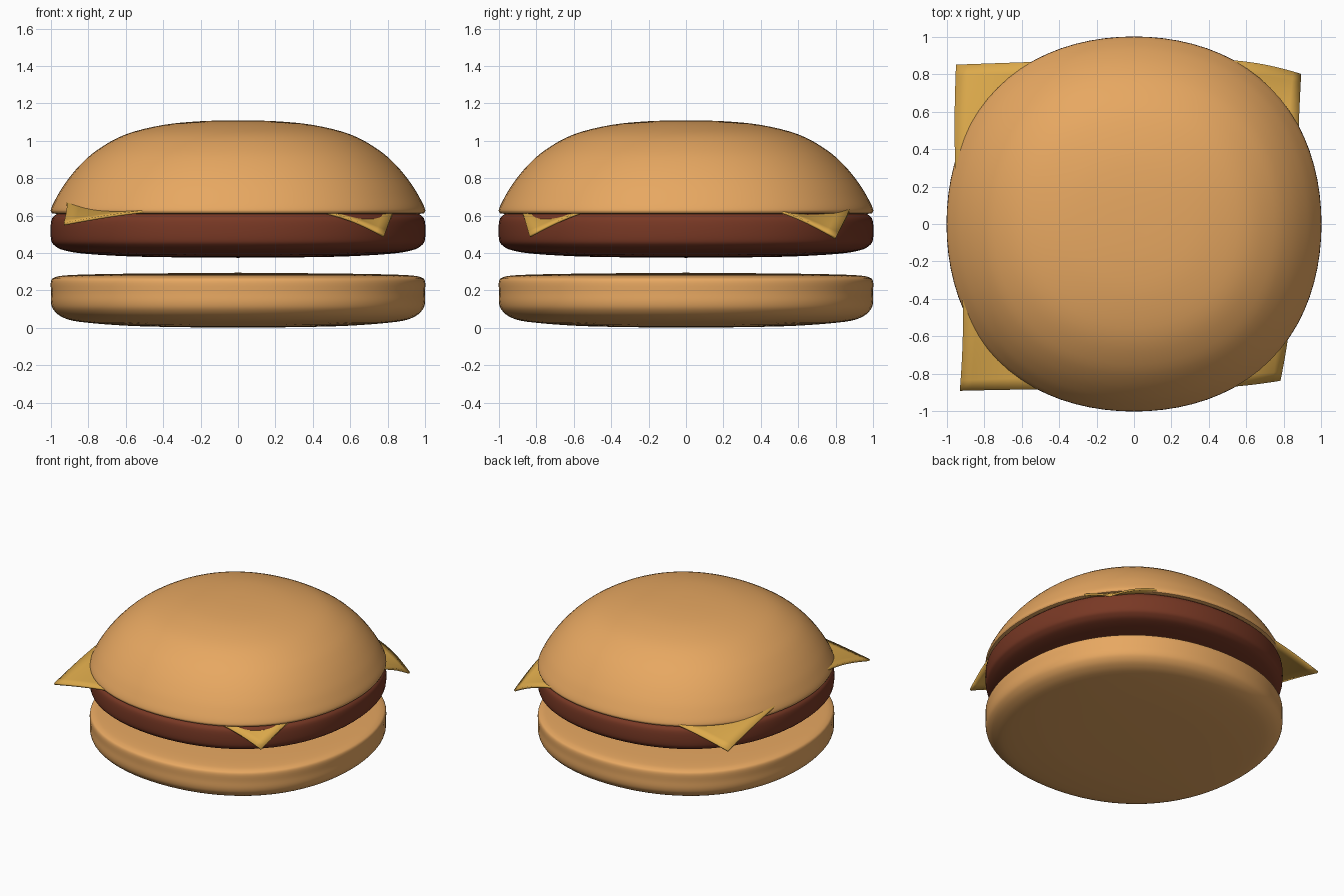
import bpy, bmesh, math
from mathutils import Vector

if "Cube" in bpy.data.objects:
    bpy.data.objects.remove(bpy.data.objects["Cube"])


def material(name, rgb):
    m = bpy.data.materials.new(name)
    m.diffuse_color = (*rgb, 1)
    m.use_nodes = True
    m.node_tree.nodes["Principled BSDF"].inputs["Base Color"].default_value = m.diffuse_color
    return m


BREAD = material("bread", (0.80, 0.39, 0.12))
MEAT = material("meat", (0.19, 0.04, 0.018))
CHEESE = material("cheese_yellow", (0.72, 0.40, 0.07))


def finish(bm, name, mat):
    bmesh.ops.recalc_face_normals(bm, faces=bm.faces)
    me = bpy.data.meshes.new(name)
    bm.to_mesh(me)
    bm.free()
    me.materials.append(mat)
    ob = bpy.data.objects.new(name, me)
    bpy.context.collection.objects.link(ob)
    bpy.ops.object.select_all(action='DESELECT')
    ob.select_set(True)
    bpy.context.view_layer.objects.active = ob
    bpy.ops.object.shade_smooth_by_angle(angle=math.radians(40))
    return ob


def smooth_profile(pts, steps=4):
    # Catmull-Rom curve through the (radius, z) points
    p = [Vector(q) for q in pts]
    p = [p[0]] + p + [p[-1]]
    out = []
    for a, b, c, d in zip(p, p[1:], p[2:], p[3:]):
        for i in range(steps):
            t = i / steps
            out.append(0.5 * (2 * b + (c - a) * t + (2 * a - 5 * b + 4 * c - d) * t**2
                              + (3 * b - a - 3 * c + d) * t**3))
    return out + [p[-1]]


def rounded_disc(name, profile, mat, sides=80):
    # Turned body, very slightly squared in plan; profile runs from top axis to bottom axis
    curve = smooth_profile(profile)
    bm = bmesh.new()
    rings = []
    for r, z in curve[1:-1]:
        ring = []
        for i in range(sides):
            a = 2 * math.pi * i / sides
            s = r * (1 + 0.0145 * (1 - math.cos(4 * a)))
            ring.append(bm.verts.new((s * math.cos(a), s * math.sin(a), z)))
        rings.append(ring)
    top = bm.verts.new((0, 0, curve[0].y))
    bottom = bm.verts.new((0, 0, curve[-1].y))
    for i in range(sides):
        j = (i + 1) % sides
        bm.faces.new((top, rings[0][i], rings[0][j]))
        bm.faces.new((bottom, rings[-1][j], rings[-1][i]))
        for a, b in zip(rings, rings[1:]):
            bm.faces.new((a[i], b[i], b[j], a[j]))
    return finish(bm, name, mat)


# Bottom bun
rounded_disc("bottom_bun", [(0, .295), (.5, .291), (.8, .286), (.93, .28), (.98, .27), (1, .25),
                            (1, .19), (1, .135), (.985, .095), (.94, .058), (.85, .033),
                            (.6, .012), (.3, .004), (0, 0.002)], BREAD)

# Patty, symmetric about its middle height
half = [(0, .145), (.5, .14), (.8, .125), (.93, .105), (.98, .08), (1, .045)]
rounded_disc("patty", [(r, .52 + h) for r, h in half]
             + [(r, .52 - h) for r, h in reversed(half)], MEAT)

# Top bun
rounded_disc("top_bun", [(0, 1.11), (.2, 1.105), (.4, 1.085), (.6, 1.035), (.75, .953), (.85, .865),
                         (.93, .765), (.98, .68), (1, .635), (.998, .618), (.985, .611),
                         (.9, .61), (.5, .61), (0, .61)], BREAD)

# Cheese slice: coarse cage with drooping corners, then subdivided
cage = [
    [(-.93, -.89, .555), (-.45, -.88, .645), (.45, -.89, .67), (.78, -.835, .49)],
    [(-.90, -.45, .69), (-.35, -.35, .67), (.35, -.35, .67), (.86, -.45, .70)],
    [(-.97, .35, .68), (-.35, .35, .67), (.35, .35, .67), (.875, .42, .70)],
    [(-.95, .85, .53), (-.45, .87, .67), (.55, .905, .68), (.89, .80, .48)],
]
bm = bmesh.new()
rows = [[bm.verts.new(p) for p in row] for row in cage]
for a, b in zip(rows, rows[1:]):
    for i in range(3):
        bm.faces.new((a[i], a[i + 1], b[i + 1], b[i]))
cheese = finish(bm, "cheese_slice", CHEESE)
cheese.data.shade_smooth()
sub = cheese.modifiers.new("smooth", 'SUBSURF')
sub.levels = sub.render_levels = 3
sub.boundary_smooth = 'PRESERVE_CORNERS'
sol = cheese.modifiers.new("thickness", 'SOLIDIFY')
sol.thickness = 0.014
sol.offset = 0
